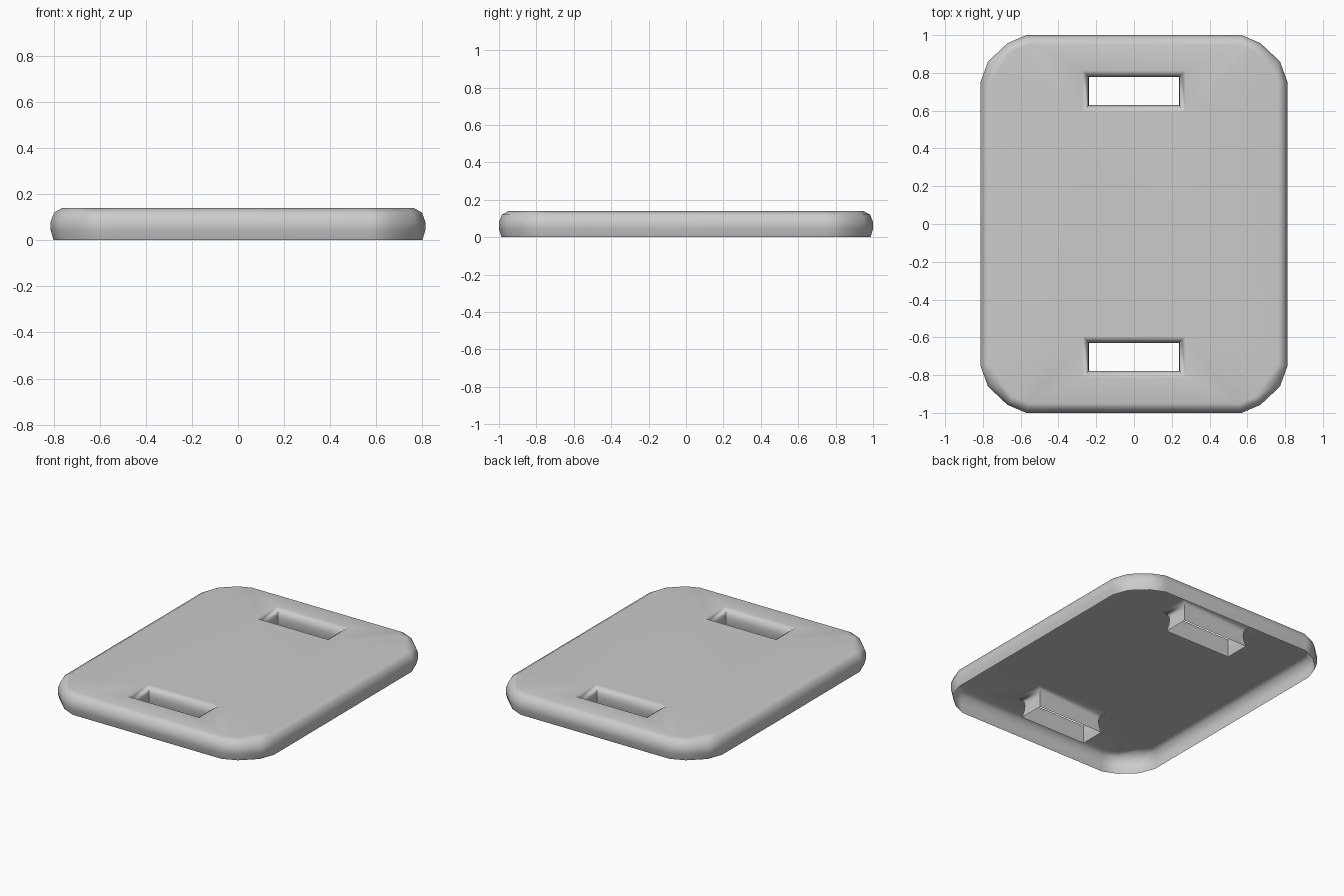
import bpy, bmesh
from mathutils import Vector

if "Cube" in bpy.data.objects:
    bpy.data.objects.remove(bpy.data.objects["Cube"])

# Shared rounded edge section: (setback from the widest line, height)
SECTION = [(0.05, 0.14), (0.015, 0.12), (0.0, 0.08), (0.0, 0.045), (0.013, 0.0)]
SLOT_SECTION = [(0.035, 0.14), (0.015, 0.127), (0.003, 0.105), (0.0, 0.08),
                (0.003, 0.045), (0.013, 0.0)]
# One corner of the plate outline, mirrored to the other three
CORNER = [(0.813, 0.75), (0.773, 0.86), (0.67, 0.957), (0.57, 1.0)]


def mirrored_loop(corner):
    """Closed counter-clockwise outline from its +x +y quarter."""
    q1 = list(corner)
    q2 = [(-x, y) for x, y in reversed(corner)]
    return q1 + q2 + [(-x, -y) for x, y in q1] + [(-x, -y) for x, y in q2]


def offset(points, d):
    """Mitred offset of a counter-clockwise outline, positive = inward."""
    pts = [Vector(p) for p in points]
    out = []
    for i, p in enumerate(pts):
        a = (p - pts[i - 1]).normalized()
        b = (pts[(i + 1) % len(pts)] - p).normalized()
        na, nb = Vector((-a.y, a.x)), Vector((-b.y, b.x))
        out.append(p + (na + nb) * (d / (1 + na.dot(nb))))
    return out


def skirt(bm, outline, section, sign):
    """Sweep a section round an outline; return the top ring's edges."""
    rings = [[bm.verts.new((p.x, p.y, z)) for p in offset(outline, sign * d)]
             for d, z in section]
    n = len(outline)
    for upper, lower in zip(rings, rings[1:]):
        for i in range(n):
            j = (i + 1) % n
            bm.faces.new((upper[i], lower[i], lower[j], upper[j]))
    return [bm.edges.get((rings[0][i], rings[0][(i + 1) % n])) for i in range(n)]


bm = bmesh.new()
# Outer rim
top_edges = skirt(bm, mirrored_loop(CORNER), SECTION, 1)
# Two strap slots with flared mouths
for cy in (-0.703, 0.703):
    slot = [(x, y + cy) for x, y in mirrored_loop([(0.238, 0.074)])]
    top_edges += skirt(bm, slot, SLOT_SECTION, -1)
# Flat top with the slot openings left free
bmesh.ops.triangle_fill(bm, edges=top_edges, use_beauty=True, normal=(0, 0, 1))
bmesh.ops.recalc_face_normals(bm, faces=bm.faces)
if max(bm.faces, key=lambda f: f.calc_area()).normal.z < 0:
    bmesh.ops.reverse_faces(bm, faces=bm.faces)

mesh = bpy.data.meshes.new("slotted_plate")
bm.to_mesh(mesh)
bm.free()
plate = bpy.data.objects.new("slotted_plate", mesh)
bpy.context.collection.objects.link(plate)

# Smooth edges with a flat-looking top
bpy.context.view_layer.objects.active = plate
plate.select_set(True)
bpy.ops.object.shade_smooth_by_angle(angle=0.8)
weighted = plate.modifiers.new("flat_top_shading", 'WEIGHTED_NORMAL')
weighted.keep_sharp = True
